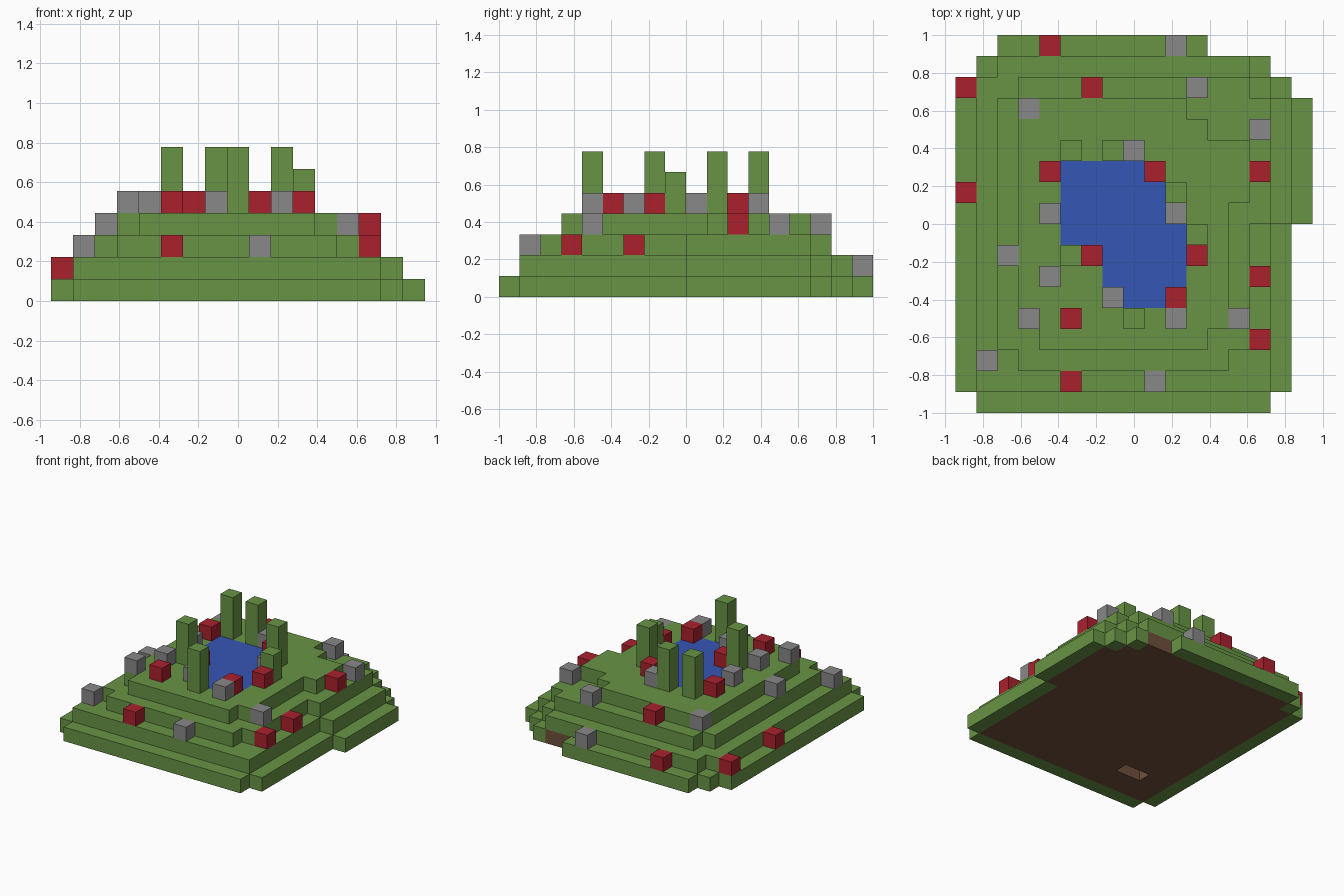
import bpy
import bmesh
from mathutils import Vector

if "Cube" in bpy.data.objects:
    bpy.data.objects.remove(bpy.data.objects["Cube"], do_unlink=True)

UNIT = 2 / 18
ORIGIN = Vector((-8.5, -9, 0))


def material(name, rgb):
    lin = [(c / 255 / 12.92) if c < 11 else ((c / 255 + 0.055) / 1.055) ** 2.4 for c in rgb]
    mat = bpy.data.materials.new(name)
    mat.use_nodes = True
    mat.diffuse_color = (*lin, 1)
    bsdf = mat.node_tree.nodes["Principled BSDF"]
    bsdf.inputs["Base Color"].default_value = (*lin, 1)
    bsdf.inputs["Roughness"].default_value = 0.9
    return mat


GRASS = material("grass green", (104, 148, 69))
SOIL = material("soil brown", (112, 80, 60))
WATER = material("water blue", (53, 86, 180))
STONE = material("stone grey", (136, 136, 136))
FLOWER = material("flower red", (170, 33, 45))

# The four side directions, each with the corners of that side of a unit block
SIDES = [
    ((1, 0, 0), [(1, 0, 0), (1, 1, 0), (1, 1, 1), (1, 0, 1)]),
    ((-1, 0, 0), [(0, 1, 0), (0, 0, 0), (0, 0, 1), (0, 1, 1)]),
    ((0, 1, 0), [(1, 1, 0), (0, 1, 0), (0, 1, 1), (1, 1, 1)]),
    ((0, -1, 0), [(0, 0, 0), (1, 0, 0), (1, 0, 1), (0, 0, 1)]),
    ((0, 0, 1), [(0, 0, 1), (1, 0, 1), (1, 1, 1), (0, 1, 1)]),
    ((0, 0, -1), [(0, 1, 0), (1, 1, 0), (1, 0, 0), (0, 0, 0)]),
]


def build_blocks(name, cells, mats, solid=frozenset(), rule=lambda cell, d: 0):
    """Skin a set of grid cells, leaving out faces that touch other blocks."""
    bm = bmesh.new()
    for cell in sorted(cells):
        for d, corners in SIDES:
            beside = tuple(a + b for a, b in zip(cell, d))
            if beside in cells or beside in solid:
                continue
            face = bm.faces.new([bm.verts.new((Vector(cell) + Vector(c) + ORIGIN) * UNIT)
                                 for c in corners])
            face.material_index = rule(cell, d)
    bmesh.ops.remove_doubles(bm, verts=bm.verts, dist=UNIT / 100)
    bmesh.ops.dissolve_limit(bm, angle_limit=0.01, verts=bm.verts, edges=bm.edges,
                             delimit={'MATERIAL'})
    mesh = bpy.data.meshes.new(name)
    bm.to_mesh(mesh)
    bm.free()
    for mat in mats:
        mesh.materials.append(mat)
    obj = bpy.data.objects.new(name, mesh)
    bpy.context.collection.objects.link(obj)
    return obj


def spans(level, rows):
    """Cells of one level from rows of (first y, last y, x start, x end)."""
    return {(x, y, level) for y0, y1, x0, x1 in rows
            for y in range(y0, y1 + 1) for x in range(x0, x1)}


# Hill terraces, from the ground up
terraces = [
    spans(0, [(0, 0, 1, 15), (1, 8, 0, 16), (9, 14, 0, 17), (15, 15, 0, 16),
              (16, 16, 1, 15), (17, 17, 2, 12)]),
    spans(1, [(1, 8, 1, 15), (9, 14, 1, 16), (15, 15, 1, 15), (16, 16, 2, 14)]),
    spans(2, [(2, 2, 3, 13), (3, 8, 2, 14), (9, 14, 2, 15), (15, 15, 3, 14)]),
    spans(3, [(3, 3, 4, 12), (4, 9, 3, 13), (10, 12, 3, 14), (13, 13, 3, 12),
              (14, 14, 4, 11)]),
]
lake = spans(3, [(5, 5, 8, 10), (6, 7, 7, 11), (8, 8, 5, 11), (9, 10, 5, 10),
                 (11, 11, 5, 9)])
burrow = {(3, 3, 0), (4, 3, 0)}
hill = set().union(*terraces) - lake - burrow


# Soil wherever a block is covered by another one, grass elsewhere
def soil_rule(cell, d):
    x, y, z = cell
    beside = tuple(a + b for a, b in zip(cell, d))
    return 1 if (x, y, z + 1) in hill or beside in burrow else 0


build_blocks("hill", hill, [GRASS, SOIL], lake, soil_rule)
build_blocks("lake", lake, [WATER], hill)

# Grass pillars around the lake: x, y, height
PILLARS = [(5, 12, 3), (7, 12, 3), (8, 4, 3), (10, 10, 3), (5, 7, 3), (11, 8, 2)]
for i, (x, y, height) in enumerate(PILLARS):
    build_blocks(f"pillar_{i + 1}", {(x, y, 4 + h) for h in range(height)}, [GRASS])

# Loose blocks, each resting on the highest terrace below it
STONES = [(3, 4), (4, 6), (7, 5), (10, 4), (10, 9), (4, 9), (8, 12), (2, 7), (13, 4),
          (14, 13), (11, 15), (3, 14), (1, 2), (9, 1), (10, 17)]
FLOWERS = [(5, 4), (6, 7), (10, 5), (11, 7), (9, 11), (4, 11), (14, 11), (6, 15),
           (5, 1), (14, 6), (14, 3), (0, 15), (0, 10), (4, 17)]
ground = hill | lake
for label, spots, mat in (("stone", STONES, STONE), ("flower", FLOWERS, FLOWER)):
    for i, (x, y) in enumerate(spots):
        top = 1 + max(z for z in range(4) if (x, y, z) in ground)
        build_blocks(f"{label}_{i + 1}", {(x, y, top)}, [mat])
